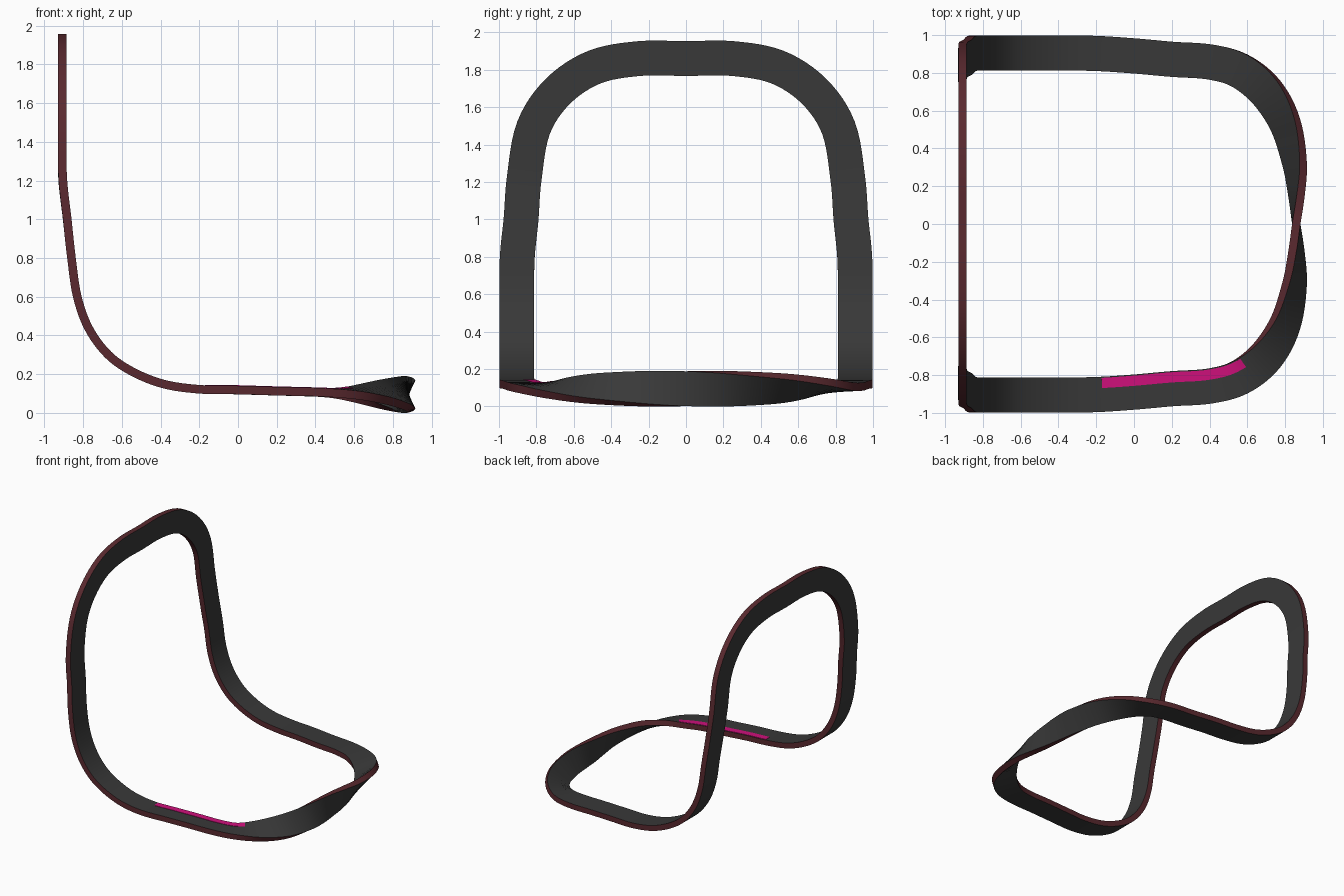
import bpy, bmesh
from math import sin, cos, radians
from mathutils import Vector

if "Cube" in bpy.data.objects:
    bpy.data.objects.remove(bpy.data.objects["Cube"])

WIDTH, THICK, STEPS = 0.186, 0.044, 6

# Half of the centre line: top of back -> leg -> arm -> front
# (x, half spread in y, z, lean of the face normal, twist)
PATH = [
    (-.908, 0, 1.86, 90, 0), (-.908, .25, 1.86, 90, 0), (-.908, .49, 1.814, 90, 0),
    (-.908, .685, 1.685, 90, 0), (-.908, .815, 1.49, 90, 0), (-.906, .865, 1.22, 90, 0),
    (-.882, .882, 1.0, 86, 0), (-.86, .902, .8, 83, 0), (-.83, .905, .6, 76, 0),
    (-.77, .905, .435, 60, 0), (-.67, .905, .30, 45, 0), (-.54, .905, .21, 30, 0),
    (-.38, .905, .148, 15, 0), (-.2, .903, .122, 3, 0), (0, .89, .118, 0, 0),
    (.2, .872, .112, 0, 0), (.4, .858, .107, 0, 0), (.56, .812, .1, 0, 4),
    (.70, .70, .098, 0, 21), (.80, .53, .096, 0, 42), (.85, .32, .095, 0, 60),
    (.86, .15, .095, 0, 76), (.859, 0, .095, 0, 90),
]


def material(name, rgb):
    m = bpy.data.materials.new(name)
    m.diffuse_color = (*rgb, 1)
    m.use_nodes = True
    m.node_tree.nodes["Principled BSDF"].inputs["Base Color"].default_value = m.diffuse_color
    return m


def spline(pts):
    """Catmull-Rom through all points but the two end helpers."""
    out = []
    for p0, p1, p2, p3 in zip(pts, pts[1:], pts[2:], pts[3:]):
        for i in range(STEPS):
            t = i / STEPS
            out.append([.5 * (2*b + (c-a)*t + (2*a-5*b+4*c-d)*t*t + (3*b-a-3*c+d)*t**3)
                        for a, b, c, d in zip(p0, p1, p2, p3)])
    return out + [list(pts[-2])]


def loop_frames():
    """Position, width direction and face normal all round the loop."""
    half = [(x, -y, z, b, a) for x, y, z, b, a in PATH]
    flip = lambda p: (p[0], -p[1], p[2], p[3], 180 - p[4])
    first = half[1]
    start = (first[0], -first[1], *first[2:])
    samples = spline([start] + half + [flip(half[-2])])
    samples += [flip(p) for p in reversed(samples[1:-1])]
    pos = [Vector(p[:3]) for p in samples]
    frames = []
    for i, p in enumerate(samples):
        t = (pos[(i + 1) % len(pos)] - pos[i - 1]).normalized()
        b, a = radians(p[3]), radians(p[4])
        w = t.cross(Vector((sin(b), 0, cos(b)))).normalized()
        n = w.cross(t)
        frames.append((pos[i], w * cos(a) - n * sin(a), n * cos(a) + w * sin(a)))
    return frames


def sweep(name, frames, w0, w1, n0, n1, mats, closed):
    """Sweep a rectangle; the closed loop joins half a turn round."""
    bm = bmesh.new()
    rings = [[bm.verts.new(p + w * u + n * v)
              for u, v in ((w1, n1), (w0, n1), (w0, n0), (w1, n0))] for p, w, n in frames]
    pairs = list(zip(rings, rings[1:]))
    if closed:
        pairs.append((rings[-1], rings[0][2:] + rings[0][:2]))
    else:
        bm.faces.new(rings[0])
        bm.faces.new(rings[-1])
    for r, s in pairs:
        for k in range(4):
            f = bm.faces.new((r[k], r[(k+1) % 4], s[(k+1) % 4], s[k]))
            f.material_index = k % len(mats)
    bmesh.ops.recalc_face_normals(bm, faces=bm.faces)
    me = bpy.data.meshes.new(name)
    bm.to_mesh(me)
    bm.free()
    for m in mats:
        me.materials.append(m)
    ob = bpy.data.objects.new(name, me)
    bpy.context.collection.objects.link(ob)
    bpy.ops.object.select_all(action='DESELECT')
    bpy.context.view_layer.objects.active = ob
    ob.select_set(True)
    bpy.ops.object.shade_smooth_by_angle(angle=radians(35))


frames = loop_frames()

# Twisted band: dark faces, red edges
sweep("twisted_band", frames, -WIDTH/2, WIDTH/2, -THICK/2, THICK/2,
      [material("dark_grey", (.04, .04, .04)), material("dark_red", (.10, .022, .028))], True)

# Accent stripe along the inner rim of one arm
arm = [f for f in frames if f[0].y < 0 and f[0].z < .125 and -.2 < f[0].x < .63]
sweep("accent_stripe", arm, -WIDTH/2 + .006, -WIDTH/2 + .06, THICK/2 - .004, THICK/2 + .003,
      [material("magenta", (.62, .005, .2))], False)
